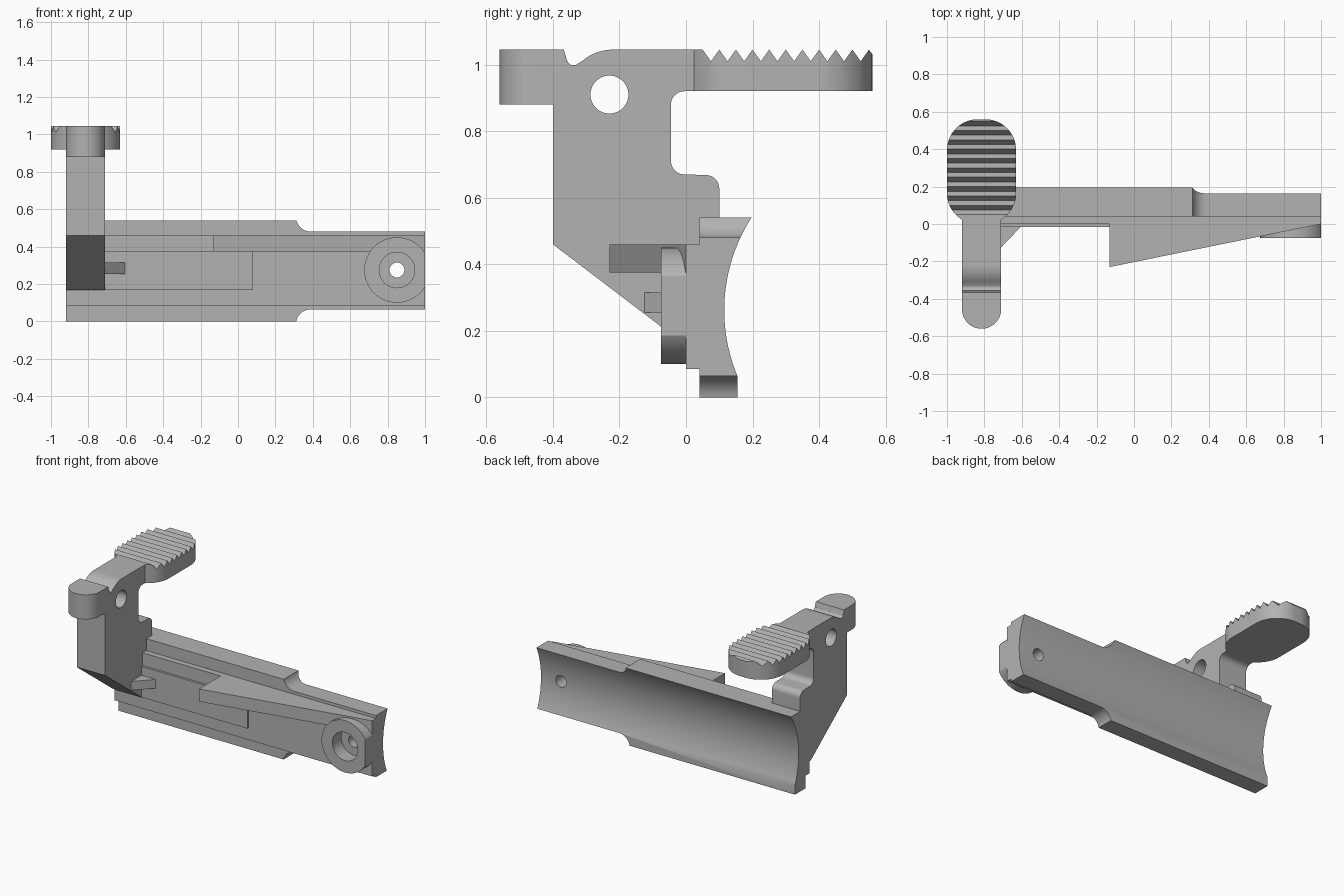
import bpy, bmesh
from math import sin, cos, pi, radians, sqrt

old = bpy.data.objects.get("Cube")
if old:
    bpy.data.objects.remove(old, do_unlink=True)

GREY = (0.45, 0.45, 0.45, 1)
mat = bpy.data.materials.new("plain grey")
mat.use_nodes = True
mat.diffuse_color = GREY
mat.node_tree.nodes["Principled BSDF"].inputs["Base Color"].default_value = GREY


def prism(name, pts, axis, lo, hi):
    """Extrude a closed 2D outline along an axis."""
    place = {"x": lambda a, b, t: (t, a, b),
             "y": lambda a, b, t: (a, t, b),
             "z": lambda a, b, t: (a, b, t)}[axis]
    bm = bmesh.new()
    ends = [[bm.verts.new(place(a, b, t)) for a, b in pts] for t in (lo, hi)]
    n = len(pts)
    for ring in ends:
        bm.faces.new(ring)
    for i in range(n):
        j = (i + 1) % n
        bm.faces.new((ends[0][i], ends[0][j], ends[1][j], ends[1][i]))
    bmesh.ops.recalc_face_normals(bm, faces=bm.faces)
    mesh = bpy.data.meshes.new(name)
    bm.to_mesh(mesh)
    bm.free()
    mesh.materials.append(mat)
    ob = bpy.data.objects.new(name, mesh)
    bpy.context.collection.objects.link(ob)
    return ob


def arc(a, b, r, start, end, n=10):
    """Points along an arc, angles in degrees."""
    steps = [radians(start + (end - start) * i / n) for i in range(n + 1)]
    return [(a + r * cos(t), b + r * sin(t)) for t in steps]


def circle(a, b, r, n=48):
    return arc(a, b, r, 0, 360, n)[:-1]


def boolean(ob, cutter, operation="DIFFERENCE"):
    """Apply a boolean and remove the cutter."""
    mod = ob.modifiers.new("cut", "BOOLEAN")
    mod.operation, mod.solver, mod.object = operation, "EXACT", cutter
    bpy.context.view_layer.objects.active = ob
    bpy.ops.object.modifier_apply(modifier=mod.name)
    bpy.data.objects.remove(cutter, do_unlink=True)


LEFT, RIGHT = -0.92, 1.0
ARM_X, ARM_HALF, PAD_HALF = -0.815, 0.105, 0.185
TOP = 1.045

# Long plate: stepped front, hollow curved back
R, MID_Z, BACK_Y = 0.515, 0.262, 0.115
heights = [0.065 + (0.54 - 0.065) * i / 24 for i in range(25)]
back = [(BACK_Y + R - sqrt(R * R - (z - MID_Z) ** 2), z) for z in heights]
front = [(0.04, 0.54), (0.04, 0.46), (0, 0.46), (0, 0.085), (0.04, 0.085), (0.04, 0)]
plate = prism("long_plate", [(back[0][0], 0)] + back + front, "x", LEFT, RIGHT)

# Narrowed end with rounded shoulders
upper = [(1.1, 0.48)] + arc(0.39, 0.56, 0.08, 270, 180) + [(0.31, 0.7), (1.1, 0.7)]
lower = [(1.1, 0.065)] + arc(0.39, -0.015, 0.08, 90, 180) + [(0.31, -0.2), (1.1, -0.2)]
for outline in (upper, lower):
    boolean(plate, prism("shoulder_cutter", outline, "y", -0.1, 0.4))

# Round boss with counterbore and through hole
BX, BZ = 0.85, 0.275
boss = prism("round_boss", circle(BX, BZ, 0.175, 64), "y", -0.075, 0)
boolean(boss, prism("end_cutter", [(RIGHT, 0), (1.2, 0), (1.2, 1), (RIGHT, 1)], "y", -0.2, 0.2))
for part in (boss, plate):
    boolean(part, prism("bore_cutter", circle(BX, BZ, 0.095), "y", -0.2, 0.02))
boolean(plate, prism("hole_cutter", circle(BX, BZ, 0.04, 32), "y", -0.2, 0.4))

# Tapered wedge, raised panel and small gusset on the front
wedge = prism("tapered_wedge", [(-0.13, 0), (-0.13, -0.23), (RIGHT, 0)], "z", 0.375, 0.46)
panel = prism("raised_panel", [(-0.71, 0.167), (0.08, 0.167), (0.08, 0.375), (-0.71, 0.375)],
              "y", -0.015, 0)
gusset = prism("small_gusset", [(-0.71, -0.015), (-0.71, -0.125), (-0.605, -0.015)],
               "z", 0.255, 0.315)

# Upright arm with rounded nose, thumb notch and fillets
side = [(-0.56, 0.88), (-0.56, TOP), (-0.367, TOP), (-0.357, 1.01)]
side += arc(-0.338, 1.017, 0.019, 200, 300, 6)
side += arc(-0.22, TOP - 0.14, 0.14, 130, 90, 8)
side += [(0.04, TOP), (0.04, 0.92)]
side += arc(-0.005, 0.88, 0.04, 90, 180)
side += arc(-0.005, 0.71, 0.04, 180, 270)
side += arc(0.06, 0.628, 0.04, 90, 0)
side += [(0.1, 0.54), (0.04, 0.54), (0.04, 0.46), (0, 0.46), (0, 0.167),
         (-0.015, 0.167), (-0.4, 0.46), (-0.4, 0.88)]
arm = prism("upright_arm", side, "x", LEFT, LEFT + 2 * ARM_HALF)
nose = arc(ARM_X, -0.56 + ARM_HALF, ARM_HALF + 0.0001, 180, 360, 24)
nose = [(ARM_X - 0.2, 0.5), (ARM_X - 0.2, nose[0][1])] + nose
nose += [(ARM_X + 0.2, nose[-1][1]), (ARM_X + 0.2, 0.5)]
boolean(arm, prism("nose_shape", nose, "z", -0.1, 1.2), "INTERSECT")
boolean(arm, prism("pivot_cutter", circle(-0.23, 0.91, 0.057), "x", -1.1, -0.5))

# Serrated pad: toothed side outline trimmed to a rounded plan
teeth = [(0.6, 0.92), (-0.05, 0.92), (-0.05, TOP)]
for i in range(10):
    y = 0.05 + 0.05 * i
    teeth += [(y, TOP), (y + 0.025, TOP - 0.035)]
teeth += [(0.55, TOP), (0.6, TOP - 0.07)]
pad = prism("serrated_pad", teeth, "x", -1.1, -0.5)
r = 0.165
plan = []
for k, (sx, cy) in enumerate([(1, 0.56 - r), (-1, 0.56 - r), (-1, r), (1, r)]):
    plan += arc(ARM_X + sx * (PAD_HALF - r), cy, r, 90 * k, 90 * k + 90, 14)
boolean(pad, prism("pad_plan", plan, "z", 0.8, 1.2), "INTERSECT")

# Smooth the curved faces, keep edges crisp
for ob in (plate, boss, wedge, panel, gusset, arm, pad):
    bpy.ops.object.select_all(action="DESELECT")
    ob.select_set(True)
    bpy.context.view_layer.objects.active = ob
    bpy.ops.object.shade_smooth_by_angle(angle=radians(30))
